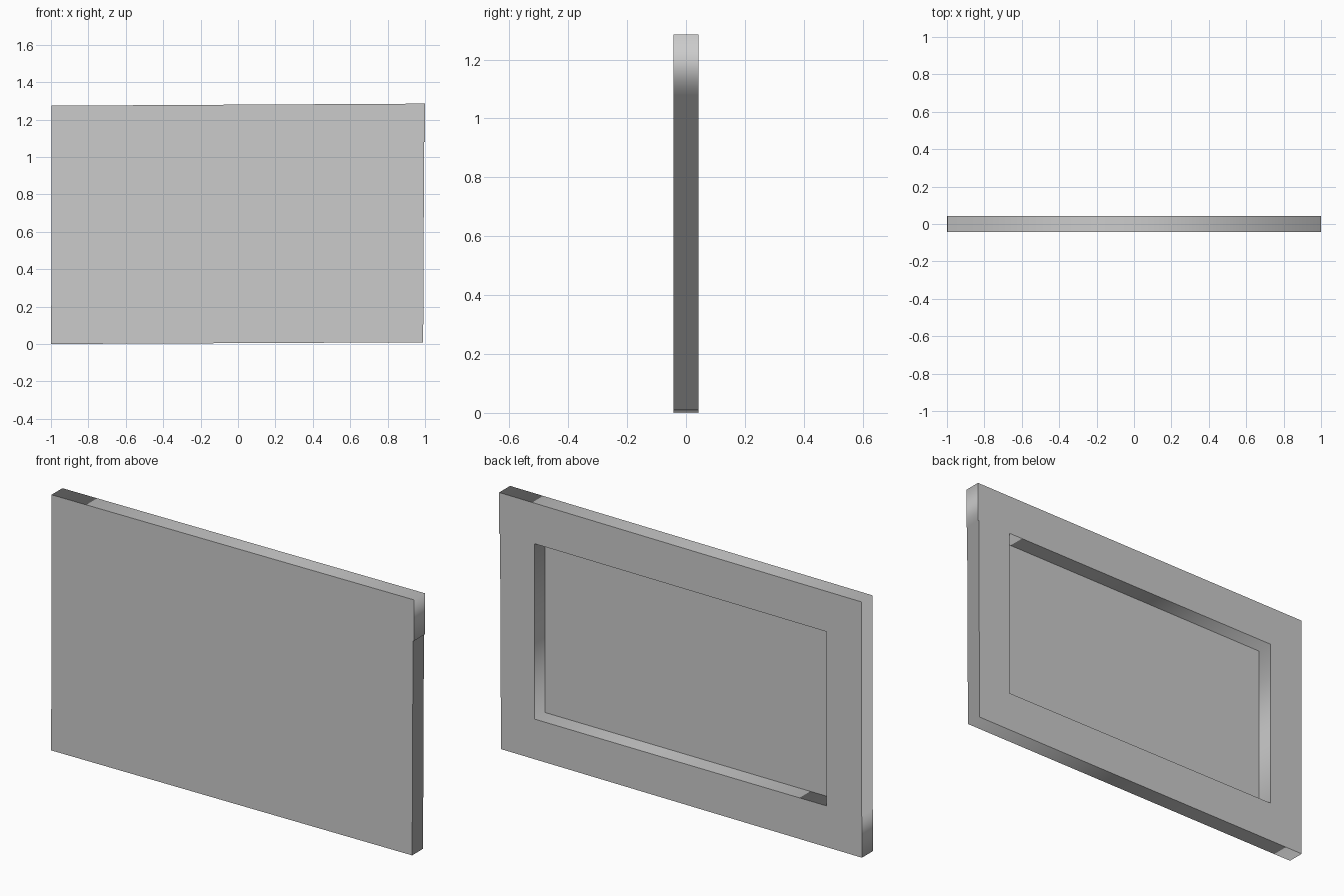
import bpy
import math

if "Cube" in bpy.data.objects:
    bpy.data.objects.remove(bpy.data.objects["Cube"])

HALF_DEPTH = 0.043

# Outline of the slightly skewed frame, and its opening, as (x, z)
OUTER = [(-1, 0), (0.99, 0.009), (0.995, 1.08), (1, 1.08), (1, 1.285),
         (-0.998, 1.274), (-0.998, 0.206), (-1, 0.206)]
OPENING = [(-0.806, 0.206), (0.806, 0.208), (0.806, 1.082), (-0.806, 1.074)]


def flat_shape(name, loops, extrude, y=0):
    """Filled upright shape from closed loops; inner loops become holes."""
    curve = bpy.data.curves.new(name, 'CURVE')
    curve.dimensions = '2D'
    curve.fill_mode = 'BOTH'
    curve.extrude = extrude
    for loop in loops:
        spline = curve.splines.new('POLY')
        spline.points.add(len(loop) - 1)
        for point, (x, z) in zip(spline.points, loop):
            point.co = (x, z, 0, 1)
        spline.use_cyclic_u = True
    obj = bpy.data.objects.new(name, curve)
    bpy.context.collection.objects.link(obj)
    obj.rotation_euler.x = math.pi / 2
    obj.location.y = y
    bpy.ops.object.select_all(action='DESELECT')
    obj.select_set(True)
    bpy.context.view_layer.objects.active = obj
    bpy.ops.object.convert(target='MESH')
    bpy.ops.object.transform_apply(location=True, rotation=True, scale=True)
    return bpy.context.object


# Frame with a rectangular opening
flat_shape("frame", [OUTER, OPENING], HALF_DEPTH)

# Thin panel closing the opening, flush with the front
flat_shape("front_panel", [OPENING], 0.0005, -HALF_DEPTH + 0.0005)
